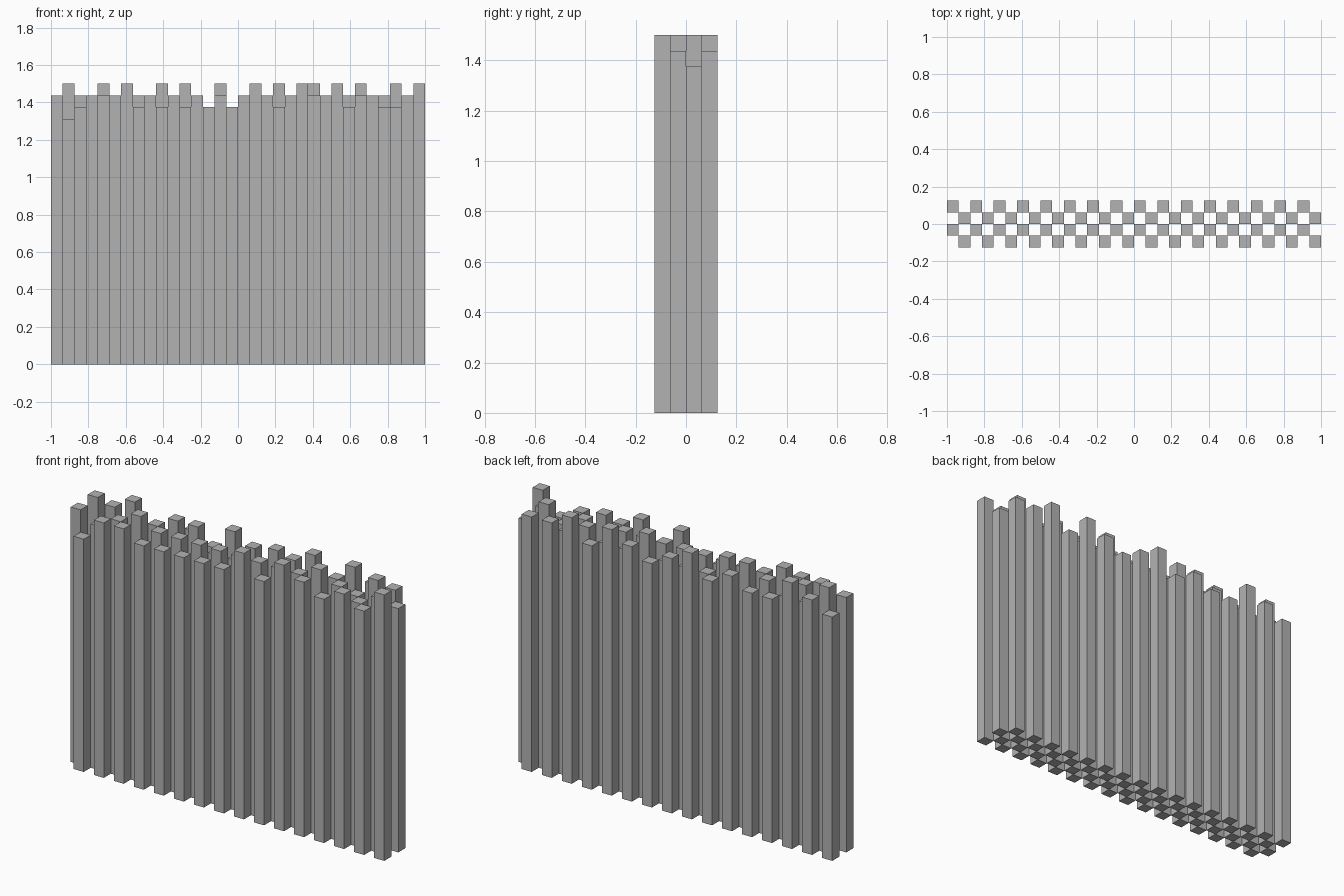
import bpy
import bmesh
from mathutils import Matrix, Vector

cube = bpy.data.objects.get("Cube")
if cube:
    bpy.data.objects.remove(cube, do_unlink=True)

UNIT = 1 / 16      # side of one square post
COLUMNS = 32
ROWS = 4
FULL = 24          # tallest post, in units

grey = bpy.data.materials.new("plain grey")
grey.use_nodes = True
colour = (0.45, 0.45, 0.45, 1)
grey.diffuse_color = colour
grey.node_tree.nodes["Principled BSDF"].inputs["Base Color"].default_value = colour


def add_post(bm, column, row, height):
    """Square post standing on the ground in one cell of the checkerboard."""
    size = Vector((UNIT, UNIT, height * UNIT))
    centre = Vector(((column + 0.5 - COLUMNS / 2) * UNIT,
                     (row + 0.5 - ROWS / 2) * UNIT,
                     size.z / 2))
    bmesh.ops.create_cube(bm, size=1,
                          matrix=Matrix.Translation(centre) @ Matrix.Diagonal(size).to_4x4())


def build_row(name, row, first_column, drops):
    """Row of posts in every second column; each drop shortens a post by that many units."""
    bm = bmesh.new()
    for i, drop in enumerate(drops):
        add_post(bm, first_column + 2 * i, row, FULL - drop)
    mesh = bpy.data.meshes.new(name)
    bm.to_mesh(mesh)
    bm.free()
    mesh.materials.append(grey)
    bpy.context.collection.objects.link(bpy.data.objects.new(name, mesh))


# Four staggered rows with uneven tops, from the front to the back
row_drops = {
    "front_posts": "3112222202012120",
    "middle_front_posts": "1210111111110121",
    "middle_back_posts": "0221002220221202",
    "back_posts": "2102212012102011",
}
for row, (name, digits) in enumerate(row_drops.items()):
    build_row(name, row, (row + 1) % 2, [int(d) for d in digits])
